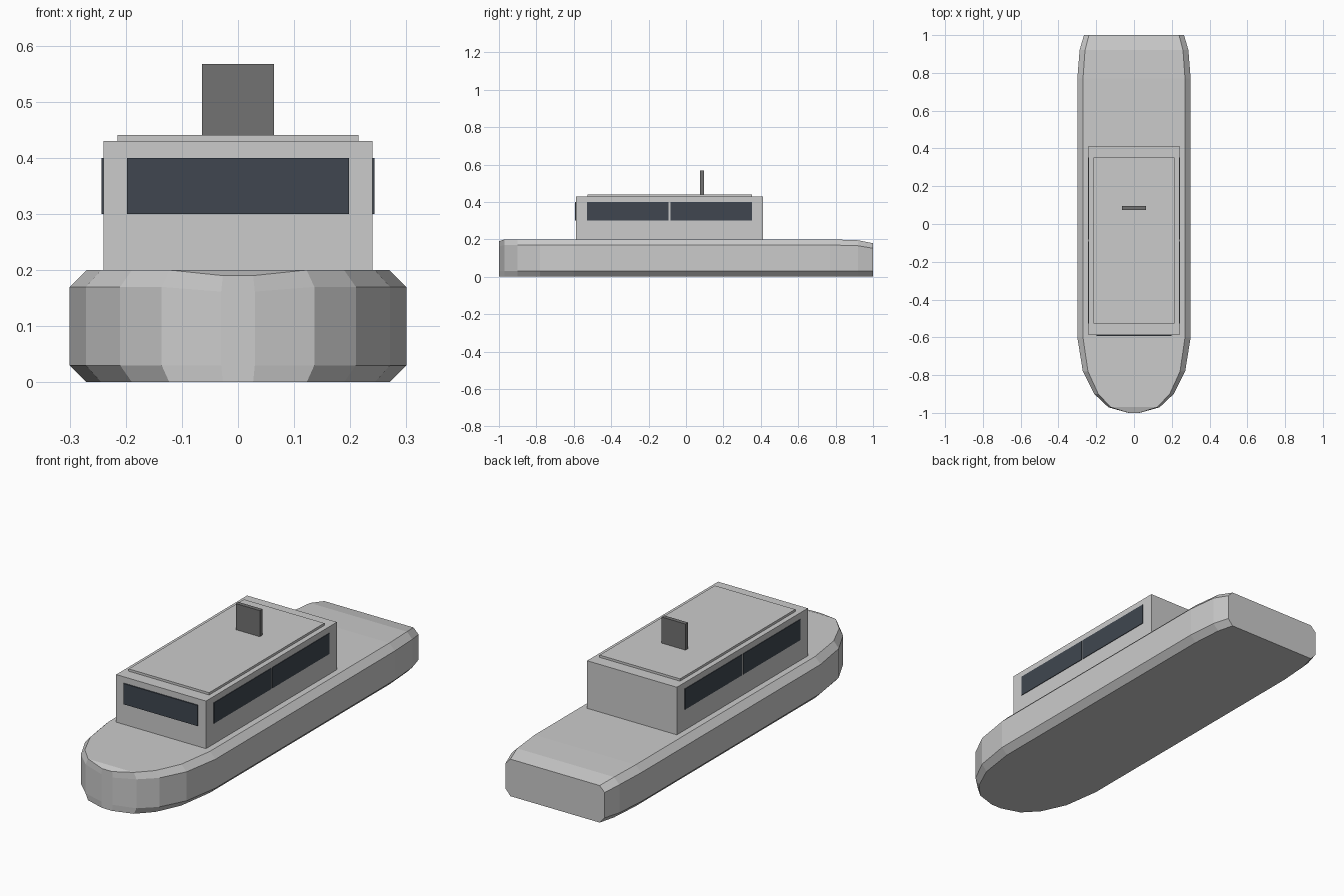
import bpy, bmesh

if "Cube" in bpy.data.objects:
    bpy.data.objects.remove(bpy.data.objects["Cube"])


def material(name, color):
    m = bpy.data.materials.new(name)
    m.diffuse_color = (*color, 1)
    m.use_nodes = True
    m.node_tree.nodes["Principled BSDF"].inputs["Base Color"].default_value = m.diffuse_color
    return m


def finish(name, bm, mat=None):
    bmesh.ops.recalc_face_normals(bm, faces=bm.faces)
    me = bpy.data.meshes.new(name)
    bm.to_mesh(me)
    bm.free()
    ob = bpy.data.objects.new(name, me)
    bpy.context.collection.objects.link(ob)
    if mat:
        me.materials.append(mat)
    return ob


def box(name, x, y, z, mat=None):
    """Box from (min, max) ranges on each axis."""
    bm = bmesh.new()
    bmesh.ops.create_cube(bm, size=1)
    for v in bm.verts:
        v.co = [r[0] + (c + 0.5) * (r[1] - r[0]) for c, r in zip(v.co, (x, y, z))]
    return finish(name, bm, mat)


glass = material("dark_glass", (0.05, 0.062, 0.08))
dark = material("dark_grey", (0.17, 0.17, 0.17))

# Hull: chamfered sections lofted from bow to stern (y, half width, deck height)
stations = [(-1.0, 0.03, 0.19), (-0.97, 0.136, 0.2), (-0.9, 0.21, 0.2),
            (-0.78, 0.271, 0.2), (-0.6, 0.3, 0.2), (0.77, 0.3, 0.2),
            (0.92, 0.288, 0.195), (1.0, 0.265, 0.179)]
bm = bmesh.new()
rings = []
for y, w, h in stations:
    half = [(0.9 * w, 0), (w, 0.03), (w, 0.85 * h), (0.9 * w, h)]
    ring = half + [(-x, z) for x, z in reversed(half)]
    rings.append([bm.verts.new((x, y, z)) for x, z in ring])
for a, b in zip(rings, rings[1:]):
    for i in range(8):
        j = (i + 1) % 8
        bm.faces.new((a[i], a[j], b[j], b[i]))
bm.faces.new(rings[0])
bm.faces.new(rings[-1])
finish("hull", bm)

# Cabin and raised roof panel
box("cabin", (-0.24, 0.24), (-0.5875, 0.4125), (0.2, 0.43))
box("roof", (-0.215, 0.215), (-0.5275, 0.3525), (0.43, 0.441))

# Windows: one at the front, two along each side
box("front_window", (-0.198, 0.198), (-0.593, -0.58), (0.3, 0.4), glass)
for side, s in (("right", 1), ("left", -1)):
    xs = sorted((s * 0.23, s * 0.243))
    for part, y in (("front", (-0.528, -0.0925)), ("rear", (-0.0825, 0.3525))):
        box(f"{side}_{part}_window", xs, y, (0.3, 0.4), glass)

# Upright plate on the roof
box("roof_plate", (-0.064, 0.064), (0.075, 0.095), (0.44, 0.567), dark)
